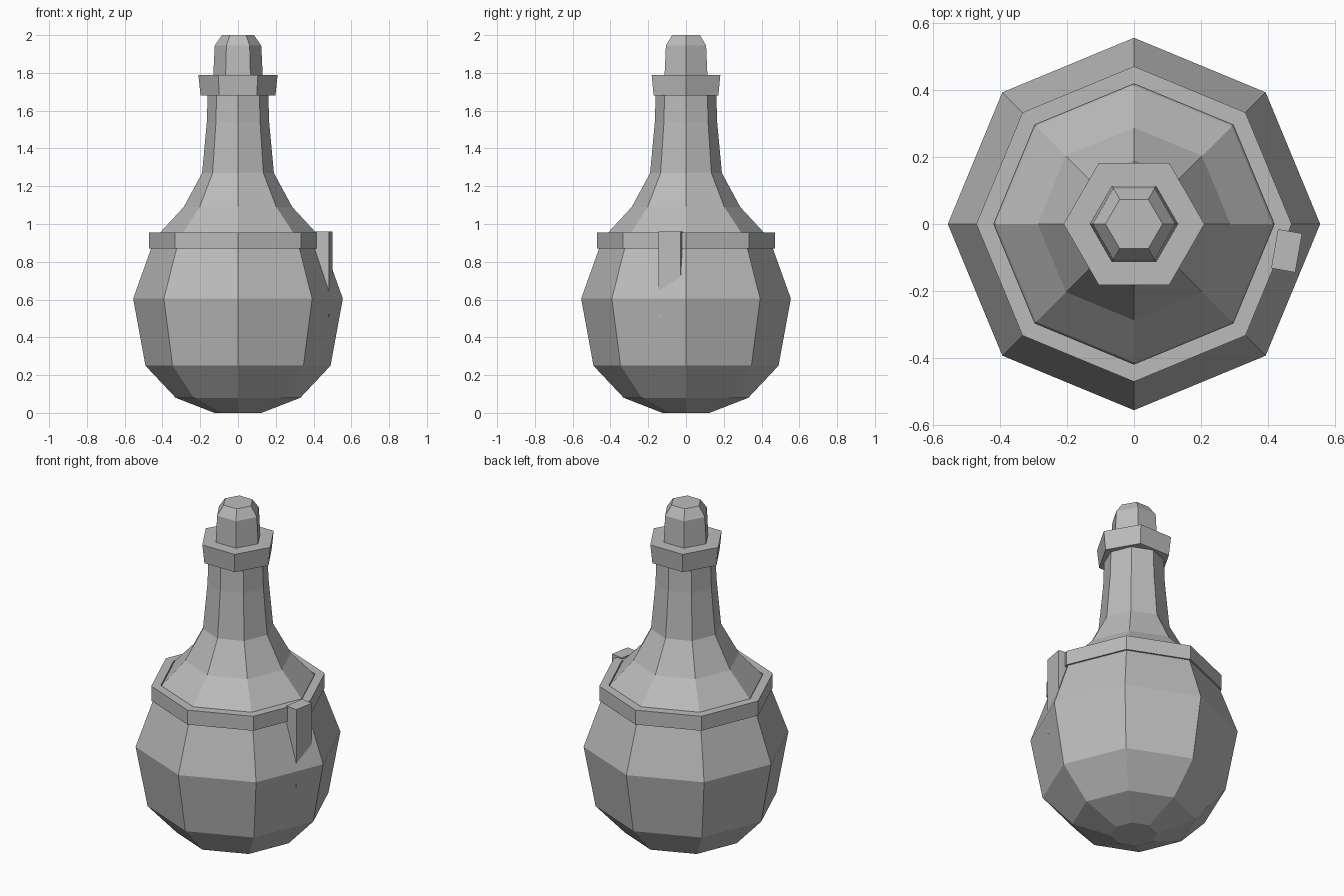
import bpy
import bmesh
from math import cos, sin, tau, radians
from mathutils import Matrix

cube = bpy.data.objects.get("Cube")
if cube:
    bpy.data.objects.remove(cube, do_unlink=True)

grey = bpy.data.materials.new("plain_grey")
grey.use_nodes = True
colour = (0.5, 0.5, 0.5, 1)
grey.diffuse_color = colour
grey.node_tree.nodes["Principled BSDF"].inputs["Base Color"].default_value = colour


def finish(name, bm):
    bmesh.ops.recalc_face_normals(bm, faces=bm.faces)
    mesh = bpy.data.meshes.new(name)
    bm.to_mesh(mesh)
    bm.free()
    mesh.materials.append(grey)
    obj = bpy.data.objects.new(name, mesh)
    bpy.context.collection.objects.link(obj)
    return obj


def lathe(name, sides, profile, closed=False):
    """Faceted solid from (radius, height) points; closed makes a ring."""
    bm = bmesh.new()
    rings = [[bm.verts.new((r * cos(tau * i / sides), r * sin(tau * i / sides), z))
              for i in range(sides)] for r, z in profile]
    pairs = list(zip(rings, rings[1:]))
    if closed:
        pairs.append((rings[-1], rings[0]))
    else:
        bm.faces.new(rings[0])
        bm.faces.new(rings[-1])
    for low, high in pairs:
        for i in range(sides):
            j = (i + 1) % sides
            bm.faces.new((low[i], low[j], high[j], high[i]))
    return finish(name, bm)


# Round-bellied flask with its neck
lathe("flask_body", 8, [(0.125, 0), (0.33, 0.08), (0.49, 0.25), (0.555, 0.605),
                        (0.46, 0.87), (0.412, 0.955), (0.287, 1.09),
                        (0.19, 1.27), (0.165, 1.54), (0.16, 1.7)])

# Band around the shoulder
lathe("shoulder_band", 8, [(0.47, 0.87), (0.47, 0.955), (0.418, 0.955), (0.418, 0.87)],
      closed=True)

# Collar at the mouth and the stopper in it
lathe("mouth_collar", 6, [(0.198, 1.68), (0.21, 1.79)])
lathe("stopper", 6, [(0.132, 1.77), (0.123, 1.945), (0.085, 2.0)])

# Knot plate hanging from the band, sunk into the belly
bm = bmesh.new()
bmesh.ops.create_cube(bm, size=1, matrix=Matrix.LocRotScale(
    (0.455, -0.08, 0.734), Matrix.Rotation(radians(-10), 3, 'Z'), (0.073, 0.118, 0.455)))
finish("band_tag", bm)
